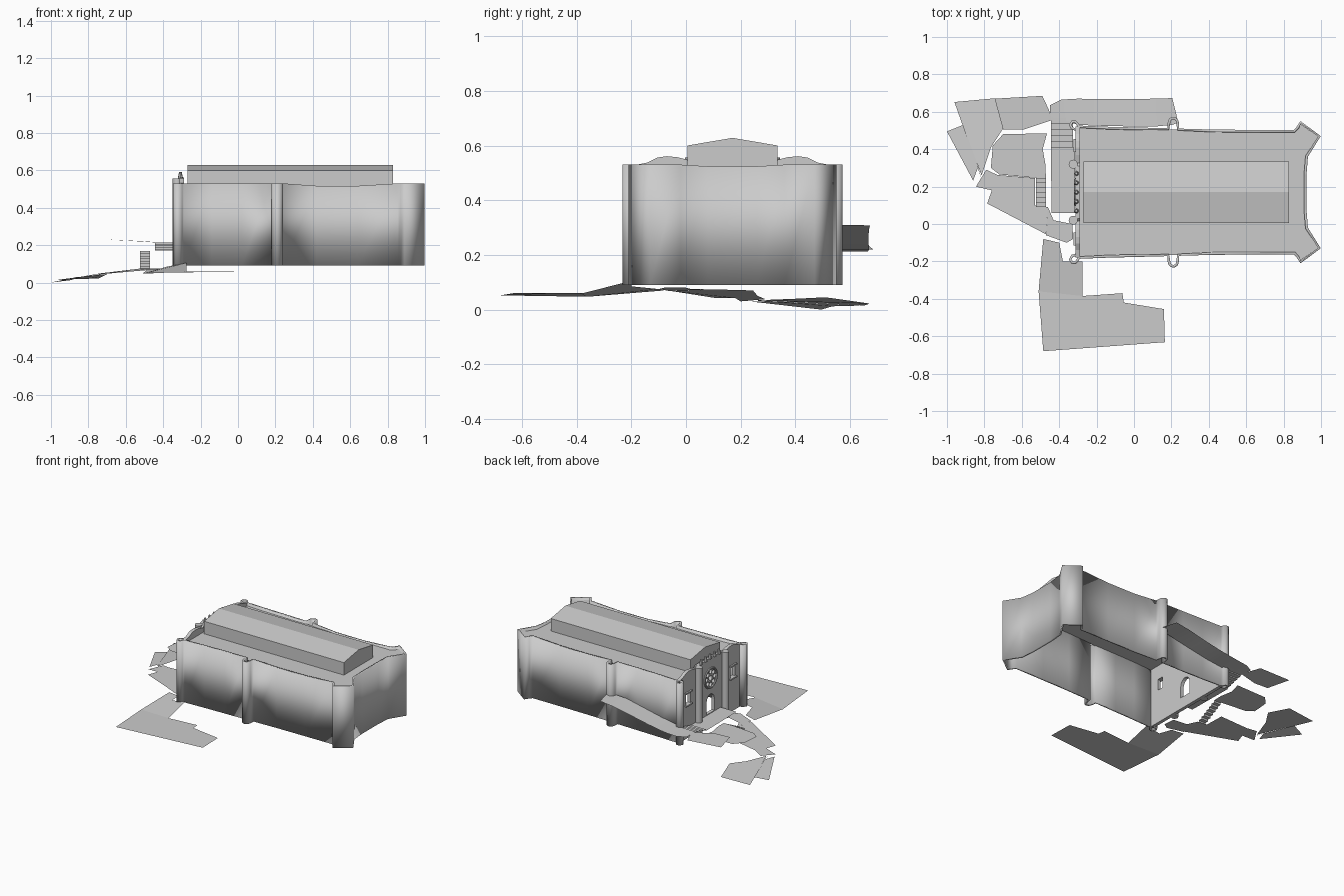
import bpy, bmesh, math
from mathutils import Matrix

if "Cube" in bpy.data.objects:
    bpy.data.objects.remove(bpy.data.objects["Cube"])

CY = 0.17  # symmetry line of the building


def make(name, verts, faces, smooth=None):
    me = bpy.data.meshes.new(name)
    me.from_pydata(verts, [], faces)
    ob = bpy.data.objects.new(name, me)
    bpy.context.collection.objects.link(ob)
    bpy.context.view_layer.objects.active = ob
    bpy.ops.object.select_all(action='DESELECT')
    ob.select_set(True)
    if smooth:
        bpy.ops.object.shade_smooth_by_angle(angle=math.radians(smooth))
    return ob


def plate(name, pts):
    return make(name, pts, [list(range(len(pts)))])


def flat(pts, z):
    return [(x, y, z) for x, y in pts]


def ribbon(name, a, b, smooth=None):
    n = len(a)
    return make(name, a + b, [(i, i + 1, n + i + 1, n + i) for i in range(n - 1)], smooth)


def prism_x(name, yz, x0, x1):
    n = len(yz)
    v = [(x0, y, z) for y, z in yz] + [(x1, y, z) for y, z in yz]
    f = [list(range(n))[::-1], list(range(n, 2 * n))]
    f += [(i, (i + 1) % n, n + (i + 1) % n, n + i) for i in range(n)]
    ob = make(name, v, f)
    bm = bmesh.new()
    bm.from_mesh(ob.data)
    bmesh.ops.recalc_face_normals(bm, faces=bm.faces)
    bm.to_mesh(ob.data)
    bm.free()
    return ob


def disc(y, z, r, n=14):
    return [(y + r * math.cos(2 * math.pi * i / n), z + r * math.sin(2 * math.pi * i / n)) for i in range(n)]


def mirror(pts):
    return pts + [(x, 2 * CY - y) for x, y in reversed(pts)]


# Outer wall shell: south half of the plan, mirrored to the north
bulge = [(0.21 - 0.03 * math.cos(a), -0.2 - 0.033 * math.sin(a)) for a in [math.pi * i / 8 for i in range(9)]]
half = [(-0.30, -0.155), (-0.335, -0.165), (-0.348, -0.19), (-0.335, -0.212), (-0.312, -0.214),
        (-0.298, -0.2), (-0.29, -0.186), (-0.14, -0.18), (0.02, -0.176), (0.178, -0.172)]
half += bulge + [(0.242, -0.17), (0.42, -0.165), (0.64, -0.163), (0.855, -0.162), (0.87, -0.18),
                 (0.89, -0.21), (0.998, -0.13), (0.93, -0.02), (0.922, 0.08)]
plan = mirror(half)
top = [(x, y, 0.517 if 0.4 < x < 0.7 else 0.524 if abs(y - CY) < 0.12 else 0.53) for x, y in plan]
walls = ribbon("outer_walls", flat(plan, 0.09), top, 30)
sol = walls.modifiers.new("thickness", 'SOLIDIFY')
sol.thickness = 0.014

# Lower flat roof inside the parapet
inset = [(-0.3, -0.175), (0.17, -0.167), (0.41, -0.16), (0.86, -0.156), (0.89, -0.195), (0.985, -0.128), (0.922, -0.02)]
plate("lower_roof", flat(mirror(inset), 0.511))

# Raised central roof with shallow gable
prism_x("upper_roof", [(0.005, 0.505), (0.335, 0.505), (0.335, 0.6), (CY, 0.628), (0.005, 0.6)], -0.27, 0.83)

# Entrance facade with curved crest
crest = [(0, 0.562), (0.14, 0.557), (0.155, 0.545), (0.2, 0.557), (0.24, 0.561), (0.275, 0.556), (0.31, 0.538), (0.35, 0.53)]
prof = [(CY - d, z) for d, z in crest[::-1]] + [(CY + d, z) for d, z in crest[1:]]
facade = prism_x("facade", [(CY + 0.35, 0.09)] [:1] + [(CY - 0.35, 0.09)] + prof, -0.312, -0.288)

# Cut door, side windows and the petal openings of the round window
door = [(CY - 0.045, 0.172), (CY + 0.045, 0.172)] + [
    (CY + 0.045 * math.cos(a), 0.25 + 0.055 * math.sin(a)) for a in [math.pi * i / 10 for i in range(11)]]
holes = [door, disc(CY, 0.42, 0.018)]
for k in range(8):
    a = math.pi * k / 4
    holes.append(disc(CY + 0.045 * math.cos(a), 0.42 + 0.045 * math.sin(a), 0.015))
for s in (-1, 1):
    c = CY + s * 0.25
    holes.append([(c - 0.025, 0.33), (c + 0.025, 0.33), (c + 0.025, 0.41), (c - 0.025, 0.41)])
for h in holes:
    cut = prism_x("cutter", h, -0.4, -0.2)
    cut.hide_render = True
    bpy.context.view_layer.objects.active = facade
    m = facade.modifiers.new("cut", 'BOOLEAN')
    m.operation, m.solver, m.object = 'DIFFERENCE', 'EXACT', cut
    bpy.ops.object.modifier_apply(modifier=m.name)
    bpy.data.objects.remove(cut)

# Round window frame
bpy.ops.mesh.primitive_torus_add(major_radius=0.068, minor_radius=0.007, major_segments=28, minor_segments=8,
                                 location=(-0.314, CY, 0.42), rotation=(0, math.pi / 2, 0))
bpy.context.object.name = "round_window_frame"

# Rounded pilasters either side of the door, and window surrounds
for s in (-1, 1):
    bpy.ops.mesh.primitive_cylinder_add(vertices=16, radius=0.024, depth=0.467, location=(-0.325, CY + s * 0.15, 0.3235))
    bpy.context.object.name = "facade_pilaster"
    bpy.ops.object.shade_smooth_by_angle()
    for z in (0.325, 0.415):
        bpy.ops.mesh.primitive_cube_add(size=1, location=(-0.316, CY + s * 0.25, z))
        bpy.context.object.scale = (0.014, 0.07, 0.01)
        bpy.context.object.name = "window_ledge"

# Small crest pinnacles
for k in range(-2, 3):
    bpy.ops.mesh.primitive_cone_add(vertices=8, radius1=0.014, radius2=0.007, depth=0.035,
                                    location=(-0.308, CY + k * 0.05, 0.574 - 0.002 * abs(k)))
    bpy.context.object.name = "crest_pinnacle"


def stairs(name, x0, x1, y0, y1, z0, z1, n):
    prof = []
    for i in range(n):
        y, dz = y0 + (y1 - y0) * i / n, (z1 - z0) / n
        prof += [(y, z0 + dz * i), (y, z0 + dz * (i + 1))]
    prof.append((y1, z1))
    ribbon(name, [(x0, y, z) for y, z in prof], [(x1, y, z) for y, z in prof])


stairs("front_stairs", -0.525, -0.47, 0.09, 0.27, 0.075, 0.168, 7)
stairs("side_stairs", -0.445, -0.325, 0.41, 0.57, 0.172, 0.215, 5)

# Pavement in front of the door and the lifted terraces
plate("door_landing", flat([(-0.44, 0.06), (-0.315, 0.06), (-0.315, 0.41), (-0.445, 0.41)], 0.17))
plate("inner_terrace", flat([(-0.765, 0.3), (-0.72, 0.265), (-0.54, 0.248), (-0.472, 0.25), (-0.472, 0.31), (-0.488, 0.4),
                             (-0.465, 0.485), (-0.7, 0.48), (-0.755, 0.42)], 0.172))
plate("upper_terrace", [(-0.745, 0.67, 0.232), (-0.7, 0.505, 0.23), (-0.59, 0.505, 0.225), (-0.44, 0.555, 0.215),
                        (-0.455, 0.61, 0.215), (-0.49, 0.685, 0.22)])

# Sloping path along the north wall
path = [(-0.45, 0.56, 0.635, 0.213), (-0.39, 0.56, 0.665, 0.213), (-0.3, 0.53, 0.67, 0.22), (-0.17, 0.525, 0.668, 0.24),
        (-0.03, 0.522, 0.667, 0.268), (0.1, 0.52, 0.67, 0.295), (0.205, 0.53, 0.673, 0.308), (0.23, 0.54, 0.57, 0.31)]
ribbon("north_path", [(x, a, z) for x, a, b, z in path], [(x, b, z) for x, a, b, z in path], 40)

# Low ground pieces to the west
plate("west_ground_north", [(-0.96, 0.652, 0.015), (-0.9, 0.535, 0.012), (-1.0, 0.495, 0.0), (-0.86, 0.232, 0.03),
                            (-0.835, 0.3, 0.03), (-0.815, 0.24, 0.034)])
plate("west_ground_middle", [(-0.96, 0.652, 0.015), (-0.815, 0.26, 0.034), (-0.765, 0.41, 0.04), (-0.7, 0.51, 0.045),
                             (-0.745, 0.672, 0.022)])
plate("west_ground_south", [(-0.785, 0.11, 0.042), (-0.47, -0.055, 0.068), (-0.46, 0.09, 0.074), (-0.53, 0.1, 0.074),
                            (-0.53, 0.245, 0.07), (-0.73, 0.262, 0.05), (-0.79, 0.29, 0.038), (-0.845, 0.2, 0.03),
                            (-0.76, 0.18, 0.042)])
plate("corner_ground", [(-0.47, -0.06, 0.068), (-0.36, -0.1, 0.075), (-0.325, -0.08, 0.08), (-0.33, 0.0, 0.08),
                        (-0.43, 0.02, 0.075), (-0.46, 0.09, 0.074)])

# Ground south of the building: slope by the corner and the flat yard
plate("south_slope", [(-0.485, -0.08, 0.07), (-0.51, -0.36, 0.047), (-0.275, -0.385, 0.058), (-0.275, -0.2, 0.105),
                      (-0.38, -0.2, 0.085), (-0.4, -0.1, 0.075)])
plate("south_yard", [(-0.51, -0.36, 0.047), (-0.485, -0.68, 0.052), (0.165, -0.632, 0.06), (0.16, -0.455, 0.06),
                     (-0.055, -0.42, 0.06), (-0.062, -0.37, 0.06), (-0.275, -0.385, 0.058)])
